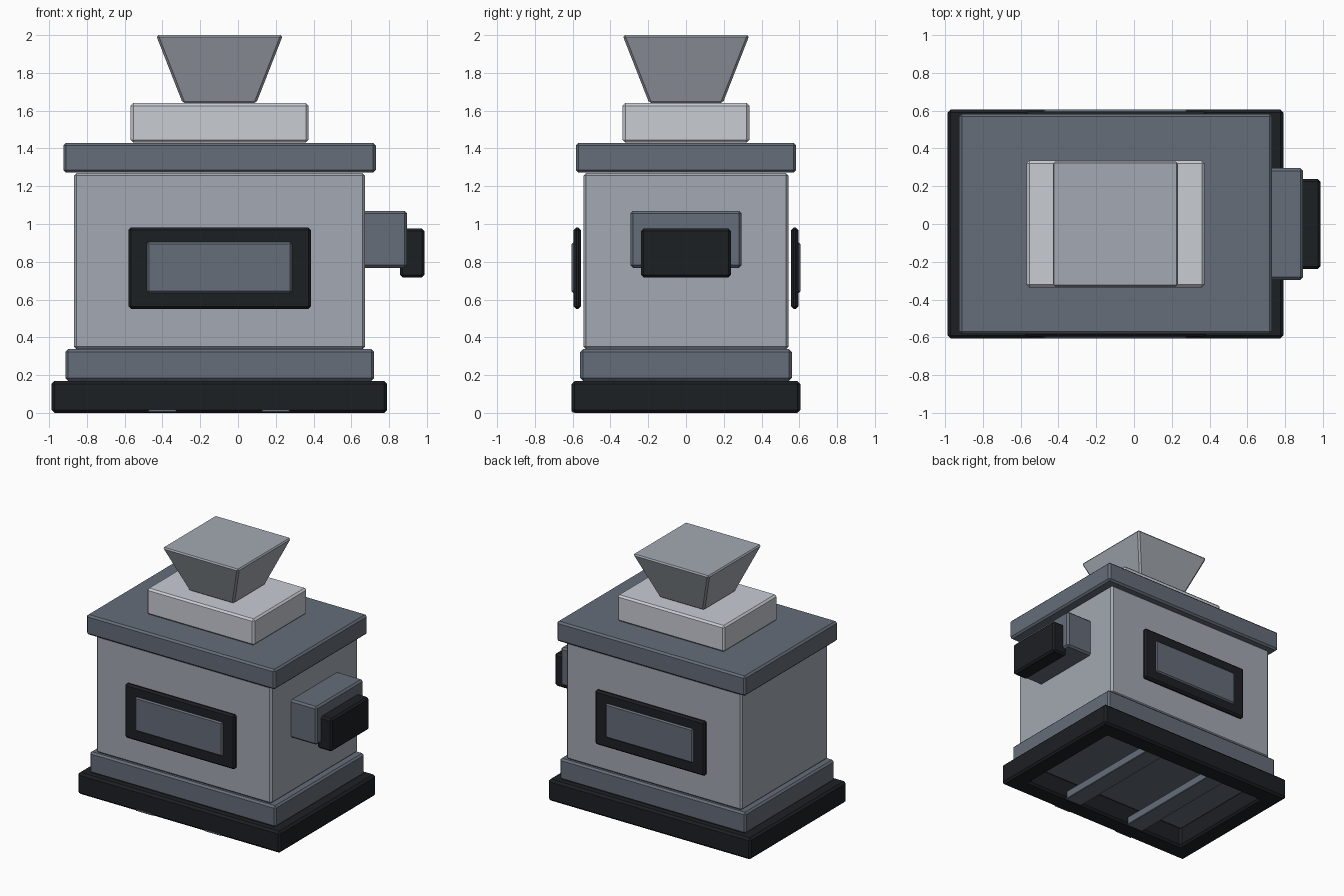
import bpy, bmesh
from math import radians, sqrt
from mathutils import Matrix

if "Cube" in bpy.data.objects:
    bpy.data.objects.remove(bpy.data.objects["Cube"])


def material(name, rgb):
    m = bpy.data.materials.new(name)
    m.diffuse_color = (*rgb, 1)
    m.use_nodes = True
    m.node_tree.nodes["Principled BSDF"].inputs["Base Color"].default_value = m.diffuse_color
    return m


BLACK = material("black", (0.012, 0.014, 0.017))
SLATE = material("slate", (0.13, 0.153, 0.191))
STEEL = material("steel", (0.366, 0.397, 0.445))
LIGHT = material("light_steel", (0.578, 0.604, 0.651))


def finish(name, bm, mat, bevel):
    me = bpy.data.meshes.new(name)
    bm.to_mesh(me)
    bm.free()
    ob = bpy.data.objects.new(name, me)
    bpy.context.collection.objects.link(ob)
    if mat:
        me.materials.append(mat)
    if bevel:
        mod = ob.modifiers.new("chamfer", 'BEVEL')
        mod.width = bevel
        mod.segments = 1
    return ob


def box(name, x, y, z, mat, bevel=0.014):
    """Chamfered box from (min, max) pairs."""
    bm = bmesh.new()
    bmesh.ops.create_cube(bm, size=1)
    size = [b - a for a, b in (x, y, z)]
    mid = [(a + b) / 2 for a, b in (x, y, z)]
    bm.transform(Matrix.Translation(mid) @ Matrix.Diagonal((*size, 1)))
    return finish(name, bm, mat, bevel)


# open base frame, hollow underneath
base = box("base_frame", (-0.987, 0.79), (-0.605, 0.605), (0, 0.17), BLACK, 0)
cutter = box("base_cutter", (-0.837, 0.64), (-0.455, 0.455), (-0.1, 0.3), None, 0)
cutter.hide_render = True
cutter.hide_viewport = True
cut = base.modifiers.new("hollow", 'BOOLEAN')
cut.operation = 'DIFFERENCE'
cut.solver = 'EXACT'
cut.object = cutter
chamfer = base.modifiers.new("chamfer", 'BEVEL')
chamfer.width = 0.016
chamfer.segments = 1

# two skid rails across the underside
for side, x in (("left", -0.40), ("right", 0.20)):
    box(side + "_skid_rail", (x - 0.075, x + 0.075), (-0.605, 0.55), (0.003, 0.068), SLATE, 0.004)

# stacked housing
box("plinth", (-0.913, 0.72), (-0.56, 0.56), (0.17, 0.337), SLATE)
box("body", (-0.868, 0.672), (-0.543, 0.543), (0.337, 1.27), STEEL)
box("lid", (-0.925, 0.73), (-0.583, 0.583), (1.272, 1.43), SLATE)
box("hopper_seat", (-0.568, 0.373), (-0.335, 0.335), (1.432, 1.64), LIGHT)

# square tapered hopper
bm = bmesh.new()
bmesh.ops.create_cone(bm, cap_ends=True, segments=4, radius1=0.195 * sqrt(2),
                      radius2=0.336 * sqrt(2), depth=0.36)
bm.transform(Matrix.Translation((-0.098, 0, 1.82)) @ Matrix.Rotation(radians(45), 4, 'Z'))
finish("hopper", bm, STEEL, 0.012)

# framed panels on front and back
for side, s in (("front", -1), ("back", 1)):
    def span(a, b):
        return tuple(sorted((s * a, s * b)))
    box(side + "_panel_frame", (-0.58, 0.386), span(0.556, 0.595), (0.55, 0.982), BLACK)
    box(side + "_panel", (-0.482, 0.285), span(0.575, 0.605), (0.634, 0.904), SLATE, 0.01)

# side outlet with its dark mouthpiece
box("outlet", (0.65, 0.895), (-0.295, 0.295), (0.768, 1.07), SLATE)
box("outlet_mouth", (0.857, 0.987), (-0.238, 0.238), (0.717, 0.977), BLACK)
